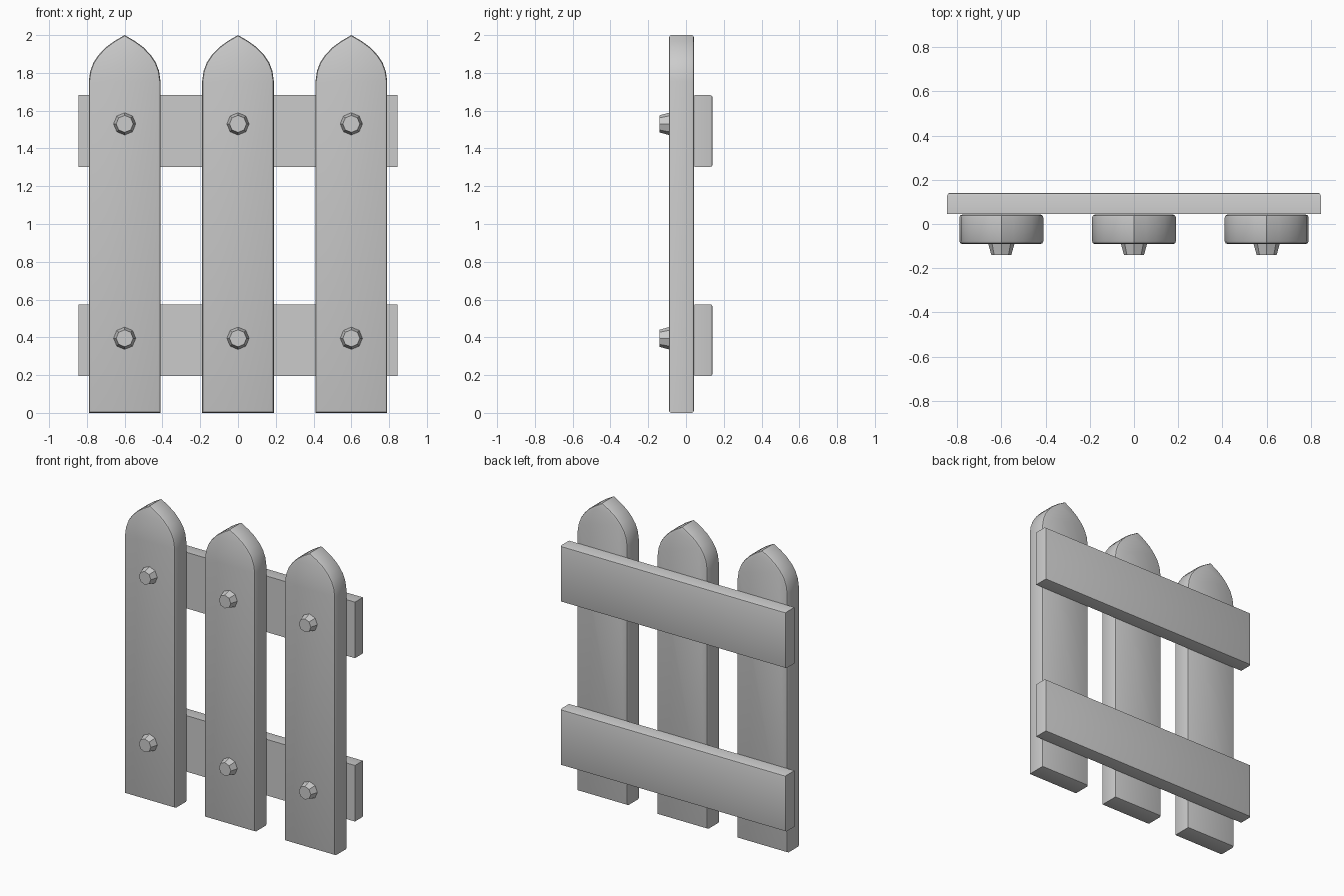
import bpy, bmesh, math
from mathutils import Matrix

if "Cube" in bpy.data.objects:
    bpy.data.objects.remove(bpy.data.objects["Cube"])


def finish(bm, name, bevel_edges=None, width=0.0):
    if bevel_edges:
        bmesh.ops.bevel(bm, geom=bevel_edges, offset=width, segments=2,
                        profile=0.5, affect='EDGES')
    bmesh.ops.recalc_face_normals(bm, faces=bm.faces)
    mesh = bpy.data.meshes.new(name)
    bm.to_mesh(mesh)
    bm.free()
    obj = bpy.data.objects.new(name, mesh)
    bpy.context.collection.objects.link(obj)
    return obj


def smooth(obj, angle):
    bpy.ops.object.select_all(action='DESELECT')
    obj.select_set(True)
    bpy.context.view_layer.objects.active = obj
    bpy.ops.object.shade_smooth_by_angle(angle=math.radians(angle))


def prism(name, outline, y0, y1, width, bevel_front=True):
    """Extrude an x-z outline along y and soften its front/back rims."""
    bm = bmesh.new()
    face = bm.faces.new([bm.verts.new((x, y0, z)) for x, z in outline])
    ext = bmesh.ops.extrude_face_region(bm, geom=[face], use_keep_orig=True)
    verts = [g for g in ext['geom'] if isinstance(g, bmesh.types.BMVert)]
    bmesh.ops.translate(bm, vec=(0, y1 - y0, 0), verts=verts)
    levels = (y0, y1) if bevel_front else (y1,)
    rims = [e for e in bm.edges
            if any(all(abs(v.co.y - y) < 1e-5 for v in e.verts) for y in levels)]
    obj = finish(bm, name, rims, width)
    smooth(obj, 35)
    return obj


# Pointed-arch picket outline, mirrored about its centre line
half = [(0.19, 0.0), (0.19, 1.755), (0.182, 1.81), (0.165, 1.855),
        (0.138, 1.895), (0.10, 1.935), (0.055, 1.968)]
picket = half + [(0.0, 2.0)] + [(-x, z) for x, z in reversed(half)]

bolt_turn = Matrix.Rotation(math.pi / 2, 4, 'X')
for i, cx in enumerate((-0.6, 0.0, 0.6)):
    # Upright pickets
    prism(f"picket_{i + 1}", [(cx + x, z) for x, z in picket], -0.091, 0.043, 0.014)
    # Tapered octagonal bolt heads
    for level, z in (("lower", 0.395), ("upper", 1.53)):
        bm = bmesh.new()
        bmesh.ops.create_cone(bm, cap_ends=True, segments=8, radius1=0.06,
                              radius2=0.045, depth=0.054,
                              matrix=Matrix.Translation((cx, -0.114, z)) @ bolt_turn)
        finish(bm, f"bolt_{level}_{i + 1}")

# Horizontal rails behind the pickets, softened on the back only
for level, z0 in (("lower", 0.195), ("upper", 1.302)):
    prism(f"rail_{level}", [(-0.845, z0), (0.845, z0), (0.845, z0 + 0.38),
                            (-0.845, z0 + 0.38)], 0.046, 0.141, 0.013, False)
